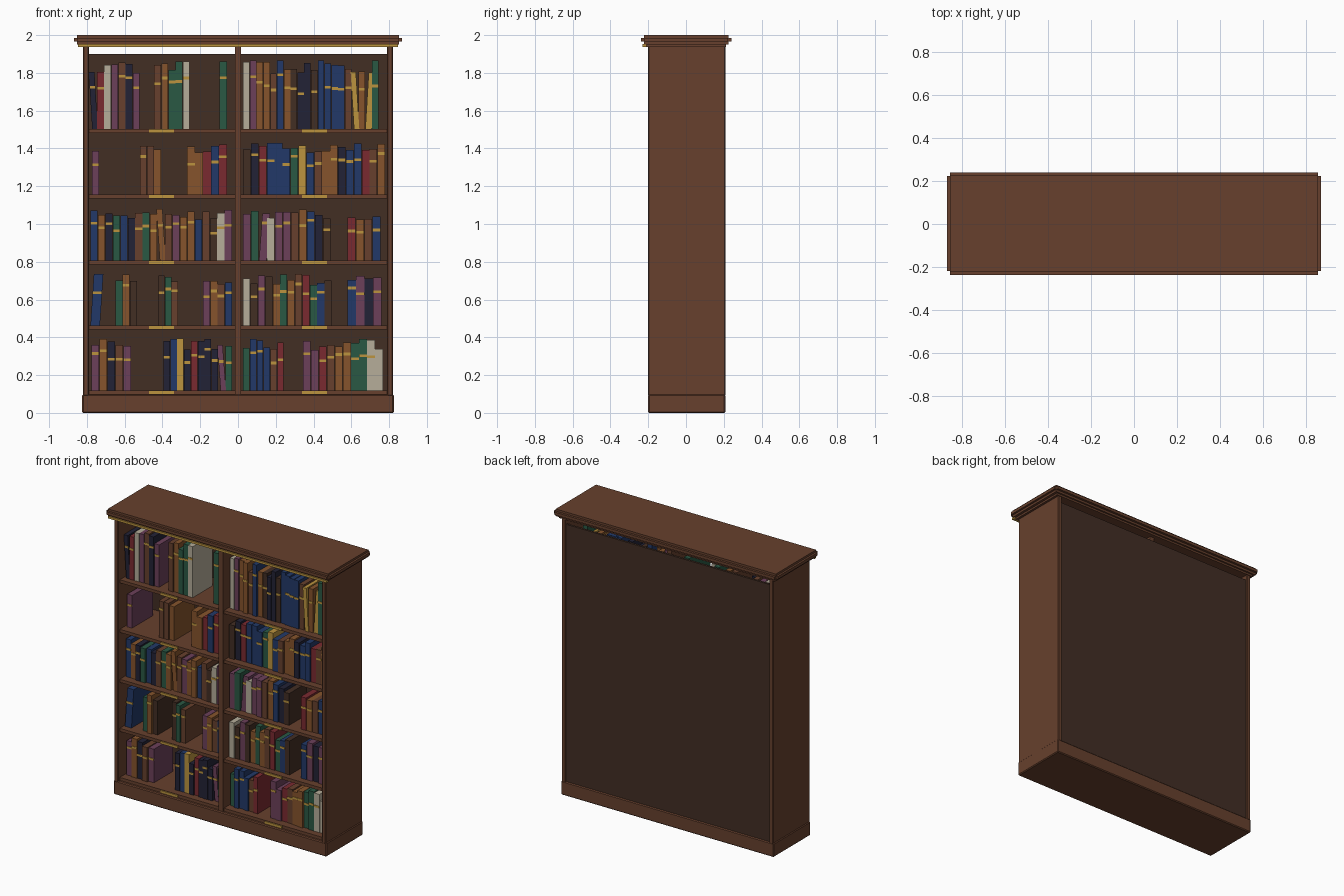
import bpy, bmesh, random
from mathutils import Vector

if "Cube" in bpy.data.objects:
    bpy.data.objects.remove(bpy.data.objects["Cube"])

random.seed(7)


def srgb(r, g, b):
    lin = [((c / 255 + 0.055) / 1.055) ** 2.4 if c > 10 else c / 3294 for c in (r, g, b)]
    return (*lin, 1.0)


PALETTE = {
    "w": ("walnut_wood", (103, 64, 45)),
    "d": ("dark_wood", (66, 46, 36)),
    "y": ("brass", (188, 148, 62)),
    "n": ("midnight_cloth", (34, 34, 54)),
    "b": ("blue_cloth", (34, 57, 104)),
    "g": ("green_cloth", (42, 88, 68)),
    "r": ("red_cloth", (122, 42, 48)),
    "p": ("plum_cloth", (108, 64, 90)),
    "t": ("tan_leather", (134, 84, 44)),
    "c": ("cream_cloth", (182, 174, 154)),
}
KEYS = list(PALETTE)
MATS = {}
for key, (name, rgb) in PALETTE.items():
    MATS[key] = bpy.data.materials.new(name)
    MATS[key].diffuse_color = srgb(*rgb)


def add_box(bm, x, y, z, mat=0, lean=0.0):
    """Box from (min, max) pairs; lean shifts the top edge along x."""
    v = [bm.verts.new(Vector((px + (lean if pz == z[1] else 0), py, pz)))
         for pz in z for py in y for px in x]
    for f in ((0, 2, 3, 1), (4, 5, 7, 6), (0, 1, 5, 4), (2, 6, 7, 3), (0, 4, 6, 2), (1, 3, 7, 5)):
        bm.faces.new([v[i] for i in f]).material_index = mat


def make_object(name, bm, keys, bevel=0.0):
    me = bpy.data.meshes.new(name)
    bm.to_mesh(me)
    bm.free()
    for k in keys:
        me.materials.append(MATS[k])
    ob = bpy.data.objects.new(name, me)
    bpy.context.collection.objects.link(ob)
    if bevel:
        mod = ob.modifiers.new("soft_edge", "BEVEL")
        mod.width, mod.segments = bevel, 1
    return ob


def part(name, x, y, z, key="w", bevel=0.0):
    bm = bmesh.new()
    add_box(bm, x, y, z)
    return make_object(name, bm, key, bevel)


# Carcass
part("plinth", (-0.825, 0.825), (-0.2, 0.208), (0, 0.098), bevel=0.006)
for side, s in (("left", -1), ("right", 1)):
    part(side + "_side", sorted((s * 0.79, s * 0.82)), (-0.2, 0.208), (0.09, 1.94), bevel=0.004)
part("centre_divider", (-0.017, 0.017), (-0.19, 0.185), (0.098, 1.94))
part("back_panel", (-0.795, 0.795), (0.185, 0.2), (0.095, 1.9), "d")

# Crown: stepped slab, projecting mouldings, brass bead
part("crown_base", (-0.835, 0.835), (-0.212, 0.212), (1.937, 1.953))
part("crown_slab", (-0.853, 0.853), (-0.222, 0.224), (1.95, 2.0))
part("crown_moulding_long", (-0.853, 0.853), (-0.237, 0.24), (1.965, 1.985))
part("crown_moulding_ends", (-0.867, 0.867), (-0.219, 0.222), (1.965, 1.985))
part("brass_bead", (-0.848, 0.848), (-0.23, -0.21), (1.938, 1.953), "y")

# Shelves with brass label plates
SHELF_TOPS = [1.504, 1.157, 0.807, 0.463, 0.119]
for i, top in enumerate(SHELF_TOPS):
    part(f"shelf_{i + 1}", (-0.795, 0.795), (-0.18, 0.186), (top - 0.022, top))
    for side, s in (("left", -1), ("right", 1)):
        part(f"label_plate_{side}_{i + 1}", (s * 0.404 - 0.066, s * 0.404 + 0.066),
             (-0.187, -0.179), (top - 0.02, top - 0.003), "y")

# Books: runs of (start x, end x, cloth letters); capitals are tall,
# "<" or ">" leans the next book
ROWS = [
    [(-0.785, -0.52, "<nrCPWNp"), (-0.445, -0.255, "WTgGC"), (-0.1, -0.058, "G"),
     (0.026, 0.745, "CPTTwBtdnNdBBBBw<yt>yG")],
    [(-0.775, -0.735, "p"), (-0.52, -0.407, "WWt"), (-0.27, -0.058, "TtrBR"),
     (0.026, 0.78, "dNRBBbGYbwtTNbBrwT")],
    [(-0.782, -0.032, "BtNgbnWGT<TWptTbWdCP"),
     (0.026, 0.49, "PG>PcPPWTBnd"), (0.58, 0.755, "rtwb")],
    [(-0.782, -0.73, ">B"), (-0.65, -0.534, "gTd"), (-0.423, -0.317, "DGw"),
     (-0.185, -0.032, "ptwb"), (0.026, 0.497, "CdPDtGtWRgbd"), (0.58, 0.76, "bPNP")],
    [(-0.777, -0.565, "pTNwp"), (-0.396, -0.032, "NBYnRNNn<pg"),
     (0.026, 0.243, "gBBbwR"), (0.343, 0.768, "PprwtTGGCc")],
]
for i, (top, runs) in enumerate(zip(SHELF_TOPS, ROWS)):
    bm = bmesh.new()
    tall, short = (0.35, 0.305) if i == 0 else (0.26, 0.228)
    for x0, x1, letters in runs:
        step = (x1 - x0) / sum(c.isalpha() for c in letters)
        x, lean = x0, 0.0
        for c in letters:
            if not c.isalpha():
                lean = -0.018 if c == "<" else 0.018
                continue
            h = (tall if c.isupper() else short) + random.uniform(-0.014, 0.014)
            front = -0.13 + random.uniform(-0.008, 0.008)
            back = front + random.uniform(0.2, 0.24)
            a, b = x + 0.001, x + step - 0.001
            if lean < 0:
                a, b = a + 0.012, b + 0.006
            add_box(bm, (a, b), (front, back), (top, top + h), KEYS.index(c.lower()), lean)
            # Brass band on the spine
            if random.random() < 0.7 and c not in "yY":
                z = top + h * random.uniform(0.6, 0.8)
                d = lean * (z - top) / h
                add_box(bm, (a + d, b + d), (front - 0.003, front + 0.001),
                        (z, z + 0.014), KEYS.index("y"))
            x, lean = x + step, 0.0
    make_object(f"books_row_{i + 1}", bm, KEYS)

for m in bpy.data.materials:
    if m.users and not m.is_grease_pencil:
        m.use_nodes = True
        m.node_tree.nodes["Principled BSDF"].inputs["Base Color"].default_value = m.diffuse_color
